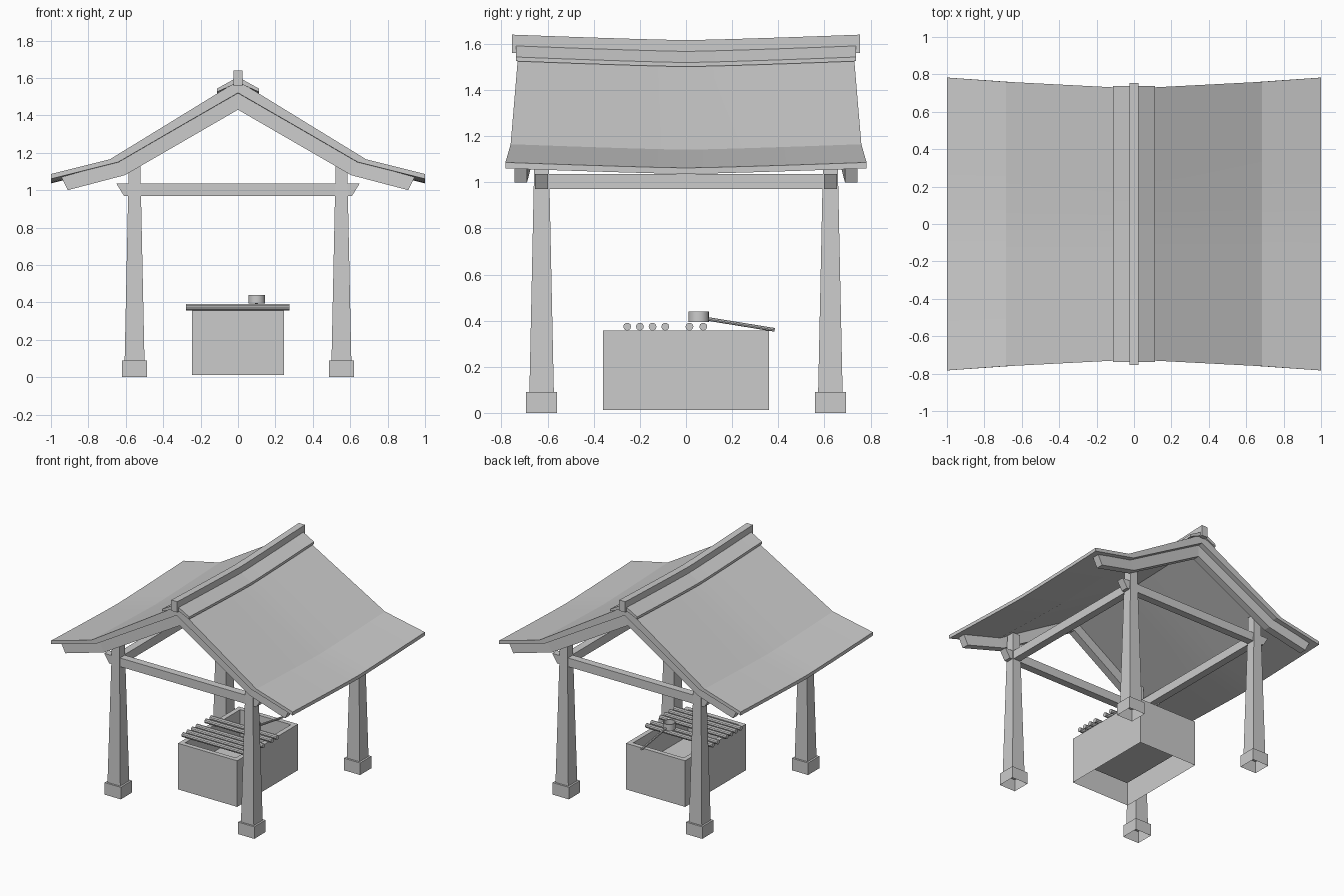
import bpy, bmesh, math
from mathutils import Vector

if "Cube" in bpy.data.objects:
    bpy.data.objects.remove(bpy.data.objects["Cube"])


def finish(name, bm):
    bmesh.ops.recalc_face_normals(bm, faces=bm.faces)
    me = bpy.data.meshes.new(name)
    bm.to_mesh(me)
    bm.free()
    ob = bpy.data.objects.new(name, me)
    bpy.context.collection.objects.link(ob)
    return ob


def loft(name, sections, caps=(True, True)):
    """Skin a list of closed sections that share a point count."""
    bm = bmesh.new()
    rings = [[bm.verts.new(p) for p in s] for s in sections]
    n = len(rings[0])
    for a, b in zip(rings, rings[1:]):
        for i in range(n):
            j = (i + 1) % n
            bm.faces.new((a[i], a[j], b[j], b[i]))
    if caps[0]:
        bm.faces.new(rings[0])
    if caps[1]:
        bm.faces.new(rings[-1])
    return finish(name, bm)


def rect(cx, cy, hx, hy, z):
    return [(cx - hx, cy - hy, z), (cx + hx, cy - hy, z),
            (cx + hx, cy + hy, z), (cx - hx, cy + hy, z)]


def rod(name, a, b, r, sides=10):
    a, b = Vector(a), Vector(b)
    q = (b - a).to_track_quat('Z', 'Y')
    ring = [q @ Vector((r * math.cos(t), r * math.sin(t), 0))
            for t in (2 * math.pi * i / sides for i in range(sides))]
    ob = loft(name, [[a + p for p in ring], [b + p for p in ring]])
    smooth(ob)
    return ob


def smooth(ob, angle=30):
    bpy.ops.object.select_all(action='DESELECT')
    bpy.context.view_layer.objects.active = ob
    ob.select_set(True)
    bpy.ops.object.shade_smooth_by_angle(angle=math.radians(angle))


def half_depth(x):
    """Half length of the roof, flaring toward the eaves."""
    x = abs(x)
    if x < 0.68:
        return 0.725 + 0.035 * x / 0.68
    return 0.76 + 0.023 * (x - 0.68) / 0.32


def sag(t):
    return -0.024 * (1 - abs(t) ** 1.2)


def symmetric(half):
    """Complete a right-half open profile that starts on the centre line."""
    return [(-x, z) for x, z in reversed(half[1:])] + half


STEPS = [i / 6 for i in range(-6, 7)]


def sagging(name, profile, depth):
    return loft(name, [[(x, t * depth(x), z + sag(t)) for x, z in profile]
                       for t in STEPS])


# roof slab with sagging ridge and flared gables
top = [(0, 1.585), (0.35, 1.37), (0.685, 1.165), (1.0, 1.086)]
under = [(0, 1.52), (0.33, 1.33), (0.64, 1.15), (1.0, 1.06)]
roof = sagging("roof", symmetric(top) + symmetric(under)[::-1], half_depth)
smooth(roof, 12)

# ridge cap and ridge beam
cap = symmetric([(0, 1.605), (0.112, 1.543)]) + \
    symmetric([(0, 1.575), (0.112, 1.525)])[::-1]
sagging("ridge_cap", cap, lambda x: 0.738)
sagging("ridge_beam", [(-0.025, 1.56), (0.025, 1.56), (0.025, 1.64), (-0.025, 1.64)],
        lambda x: 0.755)

# gable boards under each roof end
upper = symmetric([(0, 1.525), (0.64, 1.153), (0.945, 1.07)])
lower = symmetric([(0, 1.43), (0.605, 1.08), (0.91, 1.0)])
for label, s in (("front", -1), ("back", 1)):
    bm = bmesh.new()
    cols = []
    for (ux, uz), (lx, lz) in zip(upper, lower):
        y = half_depth(ux) - 0.035
        cols.append([(ux, s * y, uz), (lx, s * y, lz),
                     (lx, s * (y - 0.055), lz), (ux, s * (y - 0.055), uz)])
    bm.free()
    loft(label + "_gable_board", cols)

# posts on footings
for ly, sy in (("front", -1), ("back", 1)):
    for lx, sx in (("left", -1), ("right", 1)):
        x, y = 0.553 * sx, 0.626 * sy
        loft(f"{ly}_{lx}_footing", [rect(x, y, 0.067, 0.067, z) for z in (0, 0.09)],
             (False, True))
        loft(f"{ly}_{lx}_post", [rect(x, y, 0.053, 0.053, 0.09),
                                 rect(x, y, 0.03, 0.03, 1.18)])

# tie beams: cross beams with raked ends, side beams between posts
for label, s in (("front", -1), ("back", 1)):
    loft(label + "_cross_beam", [rect(0, 0.626 * s, 0.61, 0.028, 0.97),
                                 rect(0, 0.626 * s, 0.65, 0.028, 1.035)])
for label, s in (("left", -1), ("right", 1)):
    loft(label + "_side_beam", [rect(0.553 * s, 0, 0.028, 0.626, z) for z in (0.97, 1.035)])

# water trough, hollow from above and below around a single floor
loft("trough", [rect(0, 0, 0.245, 0.36, 0.012), rect(0, 0, 0.245, 0.36, 0.357),
                rect(0, 0, 0.21, 0.325, 0.357), rect(0, 0, 0.21, 0.325, 0.16)],
     (False, True))

# bamboo poles lying across the trough
for i, y in enumerate((-0.255, -0.2, -0.145, -0.09, 0.015, 0.075)):
    rod(f"pole_{i + 1}", (-0.278, y, 0.374), (0.275, y, 0.374), 0.017)

# ladle cup and handle
cup = []
for r, z in ((0.045, 0.393), (0.045, 0.44), (0.038, 0.44), (0.038, 0.402)):
    cup.append([(0.1 + r * math.cos(a), 0.055 + r * math.sin(a), z)
                for a in (2 * math.pi * i / 16 for i in range(16))])
smooth(loft("ladle_cup", cup))
rod("ladle_handle", (0.1, 0.09, 0.408), (0.1, 0.385, 0.36), 0.008, 8)
